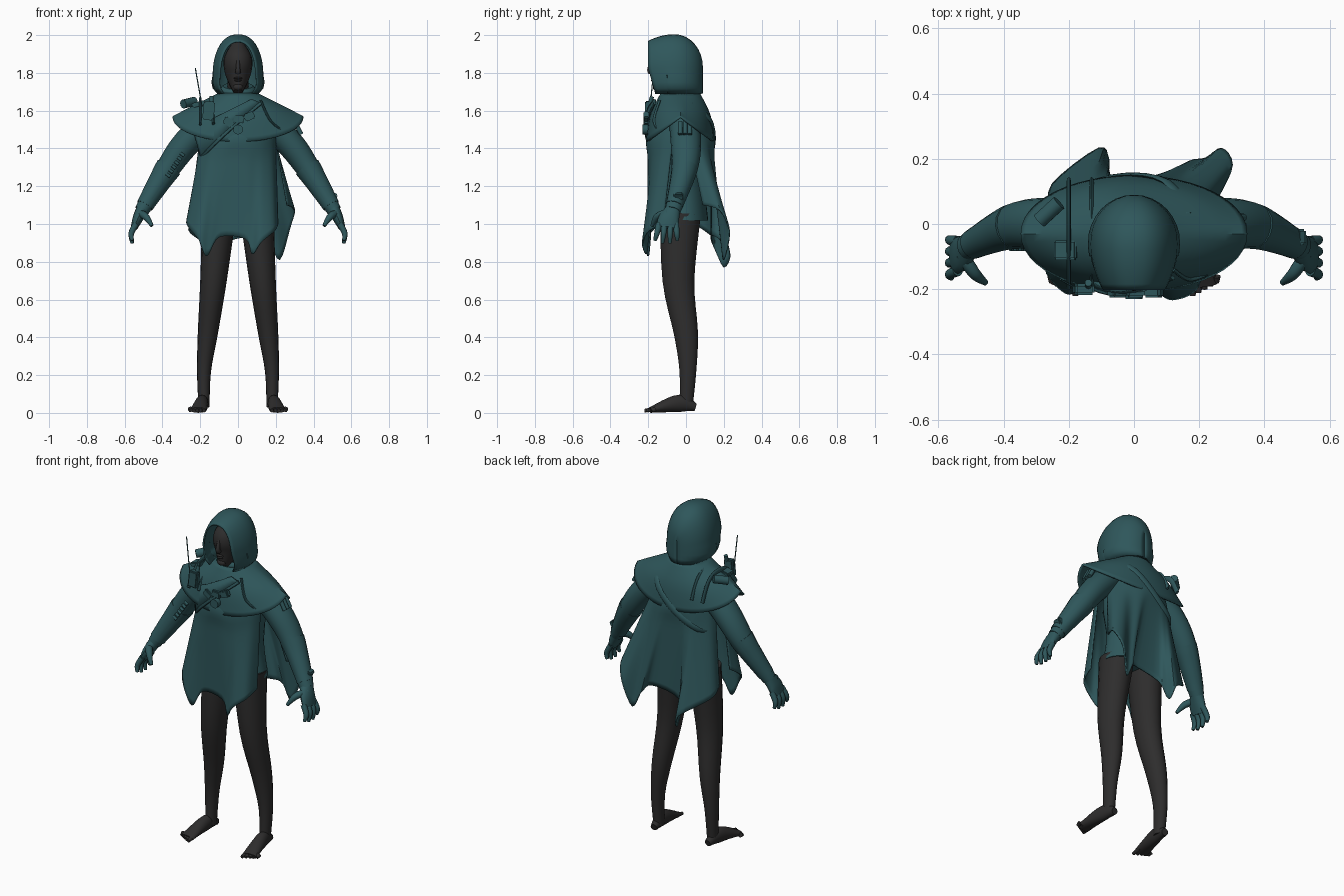
import bpy, bmesh, math
from mathutils import Vector

cube = bpy.data.objects.get("Cube")
if cube:
    bpy.data.objects.remove(cube)

ACROSS, ALONG, UP = Vector((1, 0, 0)), Vector((0, 1, 0)), Vector((0, 0, 1))
made = []


def material(name, *rgb):
    mat = bpy.data.materials.new(name)
    mat.use_nodes = True
    mat.diffuse_color = (*rgb, 1)
    shader = mat.node_tree.nodes["Principled BSDF"]
    shader.inputs["Base Color"].default_value = mat.diffuse_color
    return mat


cloth = material("teal_cloth", .028, .095, .105)
skin = material("charcoal_skin", .027, .026, .026)


def finish(name, bm, mat, thickness=0):
    bmesh.ops.recalc_face_normals(bm, faces=bm.faces)
    mesh = bpy.data.meshes.new(name)
    bm.to_mesh(mesh)
    bm.free()
    obj = bpy.data.objects.new(name, mesh)
    bpy.context.collection.objects.link(obj)
    mesh.materials.append(mat)
    if thickness:
        solid = obj.modifiers.new("thickness", "SOLIDIFY")
        solid.thickness, solid.offset = thickness, 0
    made.append(obj)
    return obj


def sample(points, count):
    """Spread count points evenly over a smooth curve through the given points."""
    last, result = len(points) - 1, []
    for step in range(count):
        place = step / (count - 1) * last
        start = min(int(place), last - 1)
        f = place - start
        a, b, c, d = (Vector(points[min(max(start + k, 0), last)]) for k in (-1, 0, 1, 2))
        bend = 2 * a - 5 * b + 4 * c - d
        twist = 3 * (b - c) + d - a
        result.append(b + (c - a + (bend + twist * f) * f) * f / 2)
    return result


def surface(name, rows, mat=cloth, closed=False, caps=False, thickness=0):
    """Bridge equal rows of points with quads."""
    bm = bmesh.new()
    grid = [[bm.verts.new(point) for point in row] for row in rows]
    width = len(grid[0])
    for upper, lower in zip(grid, grid[1:]):
        for i in range(width if closed else width - 1):
            j = (i + 1) % width
            bm.faces.new((upper[i], upper[j], lower[j], lower[i]))
    if caps:
        bm.faces.new(grid[0])
        bm.faces.new(grid[-1])
    return finish(name, bm, mat, thickness)


def tube(name, path, sizes, mat=cloth, side=1, depth=1, ref=ALONG, count=17, corners=16):
    """Oval tube; a size is a half width, or a half width with its half depth."""
    centres = [Vector((p.x * side, p.y, p.z)) for p in sample(path, count)]
    ovals = sample([s if isinstance(s, tuple) else (s, s * depth) for s in sizes], count)
    rows = []
    for i, (centre, oval) in enumerate(zip(centres, ovals)):
        tangent = centres[min(i + 1, count - 1)] - centres[max(i - 1, 0)]
        u = tangent.cross(ref).normalized()
        v = tangent.cross(u).normalized()
        angles = [math.tau * k / corners for k in range(corners)]
        rows.append([centre + u * oval.x * math.cos(a) + v * oval.y * math.sin(a) for a in angles])
    return surface(name, rows, mat, closed=True, caps=True)


def rod(name, start, end, radius, side=1):
    tube(name, [start, end], [radius, radius], side=side, ref=Vector((.3, .8, .5)), count=2, corners=12)


def strap(name, path, width, ref=ALONG):
    tube(name, path, [(width, .007)] * 2, ref=ref, corners=8)


def ball(name, location, size, mat):
    bm = bmesh.new()
    bmesh.ops.create_uvsphere(bm, u_segments=16, v_segments=10, radius=1)
    bmesh.ops.scale(bm, vec=size, verts=bm.verts)
    finish(name, bm, mat).location = location


def box(name, location, size, tilt=0):
    bm = bmesh.new()
    bmesh.ops.create_cube(bm, size=1)
    bmesh.ops.scale(bm, vec=size, verts=bm.verts)
    bmesh.ops.bevel(bm, geom=bm.edges, offset=min(size) / 5, segments=2, affect="EDGES")
    obj = finish(name, bm, cloth)
    obj.location, obj.rotation_euler.y = location, tilt


# Head and face
tube("head", [(0, -.14, 1.7), (0, -.1, 1.79), (0, -.09, 1.88), (0, -.08, 1.96)],
     [.025, .067, .074, .03], skin, depth=1.27)
tube("neck", [(0, -.05, 1.6), (0, -.07, 1.8)], [.06, .055], skin)
tube("nose", [(0, -.18, 1.87), (0, -.193, 1.82), (0, -.185, 1.8)], [.008, .012, .015], skin)
for name, height, width in (("upper_lip", 1.772, .024), ("lower_lip", 1.76, .02)):
    ball(name, (0, -.175, height), (width, .01, .006), skin)
ball("chin", (0, -.16, 1.725), (.026, .016, .018), skin)

# Limbs, built once for each side
arm_path = [(.14, -.01, 1.56), (.28, 0, 1.42), (.38, -.01, 1.28), (.51, -.07, 1.07)]
arm_line = sample(arm_path, 17)
for side, tag in ((1, "left"), (-1, "right")):
    tube(tag + "_leg", [(.1, -.03, 1.05), (.13, -.04, .7), (.16, 0, .42), (.18, .01, .22), (.18, 0, .03)],
         [.09, .07, .053, .037, .029], skin, side, depth=1.2)
    tube(tag + "_foot", [(.18, .05, .03), (.19, -.04, .05), (.21, -.19, .015)],
         [.02, (.034, .045), (.045, .015)], skin, side, ref=UP)
    for i in range(5):
        x, y = .18 + .018 * i, .01 * i - .22
        tube(f"{tag}_toe_{i}", [(x, -.16, .02), (x, y, .012)], [.014, .009], skin, side, ref=UP, count=5)
    tube(tag + "_sleeve", arm_path, [.075, .073, .062, .038], side=side, depth=1.1)
    for i in range(2, 9, 2):
        swell = .083 - .002 * i
        tube(f"{tag}_sleeve_crease_{i}", arm_line[i:i + 2], [swell - .01, swell, swell - .01],
             side=side, count=5)
    tube(tag + "_bracer", arm_line[10:16], [.07, .058, .046], side=side)
    tube(tag + "_palm", [(.5, -.06, 1.09), (.53, -.09, 1.03), (.55, -.1, .98)],
         [.035, (.028, .055), (.018, .055)], side=side)
    for i in range(4):
        knuckle, spread = -.143 + .03 * i, .04 * i - .165
        tip = .89 + .015 * abs(i - 1.5)
        tube(f"{tag}_finger_{i}", [(.54, knuckle, 1), (.565, (knuckle + spread) / 2, .95), (.56, spread, tip)],
             [.017, .015, .009], side=side, corners=10)
    tube(tag + "_thumb", [(.53, -.09, 1.06), (.49, -.15, 1.04), (.455, -.18, .99)],
         [.02, .019, .009], side=side, corners=10)

# Under tunic and rolled collar
tube("under_tunic", [(0, -.01, 1.6), (0, -.02, 1.4), (0, -.01, 1.2), (0, -.01, 1.02)],
     [.15, .18, .165, .19], depth=.67, corners=32)
for i in range(3):
    z, radius = 1.655 + .028 * i, .115 - .01 * i
    tube(f"collar_roll_{i}", [(0, -.03, z - .02), (0, -.04, z + .02)], [radius - .015, radius, radius - .015],
         count=9, corners=32)


def cloak_panel(name, hem, facing):
    """Panel falling from the shoulder line over the chest to a ragged hem."""
    columns, steps = [], 40
    for i, edge in enumerate(sample(hem, steps + 1)):
        across = 2 * i / steps - 1
        turn = math.radians(78 * across)
        chest = Vector((.2 * math.sin(turn), facing * .17 * math.cos(turn) - .03, 1.48))
        shoulder = Vector((.17 * across, facing * .06 - .02, 1.64 - .03 * across ** 2))
        ribs, waist = chest.lerp(edge, .25), chest.lerp(edge, .6)
        columns.append(sample([shoulder, chest, ribs, waist, edge], 21))
    surface(name, list(zip(*columns)), thickness=.008)


cloak_panel("front_cloak", [(-.25, -.06, 1.06), (-.27, -.14, 1), (-.21, -.21, .92), (-.165, -.2, .83),
                            (-.1, -.19, .93), (.04, -.2, .92), (.075, -.21, .84), (.12, -.23, .9),
                            (.19, -.2, .96), (.21, -.12, 1)], -1)
cloak_panel("back_cloak", [(-.25, .04, 1), (-.25, .12, .95), (-.11, .23, .85), (-.08, .2, .77),
                           (-.06, .14, .9), (.13, .14, .94), (.17, .19, .9), (.22, .2, .81),
                           (.27, .23, .96), (.3, .18, 1.07), (.26, .09, 1.1)], 1)

# Shoulder mantle: oval rings that dip at the front and back
rings = []
for wide, deep, height, dip in sample([(.1, .1, 1.69, 0), (.25, .155, 1.615, .04), (.345, .175, 1.565, .13)], 9):
    turns = [math.tau * i / 48 for i in range(48)]
    rings.append([(wide * math.cos(a), deep * math.sin(a) - .03, height - dip * abs(math.sin(a))) for a in turns])
surface("shoulder_mantle", rings, closed=True, thickness=.01)


def hood_arch(y, wide, top):
    """Arch over the head with sides that tuck in at the neck."""
    turns = [math.pi / 2 * i / 9 for i in range(10)]
    half = [(wide * math.sin(a) ** .85, 1.79 + (top - 1.79) * math.cos(a)) for a in turns]
    half += [(wide * 1.05, 1.75), (wide, 1.72), (wide * .8, 1.69)]
    lean = .28 if y < -.1 else 0
    mirrored = [(-x, z) for x, z in half[:0:-1]]
    return [(x, y + max(0, 1.83 - z) * lean, z) for x, z in mirrored + half]


# Hood: straight towards the face opening, rounded towards the back
fractions = [i / 8 for i in range(9)]
arches = [hood_arch(-.06 - .14 * t, .13 - .035 * t * t, 2 - .035 * t * t) for t in reversed(fractions)]
for t in fractions[1:]:
    a = t * math.pi / 2
    arches.append(hood_arch(.145 * math.sin(a) - .06, .13 * math.cos(a) + .001, 1.83 + .17 * math.cos(a)))
surface("hood", arches, thickness=.009)

# Chest scarf, straps and seams
upper_edge = sample([(.12, -.165, 1.64), (0, -.21, 1.54), (-.12, -.2, 1.43), (-.195, -.12, 1.35)], 17)
lower_edge = sample([(.07, -.165, 1.66), (-.07, -.2, 1.59), (-.235, -.09, 1.5)], 17)
surface("chest_scarf", [upper_edge, lower_edge], thickness=.012)
strap("scarf_edge", upper_edge, .01)
strap("back_strap", [(.17, .03, 1.635), (.1, .13, 1.55), (-.03, .15, 1.43), (-.16, .11, 1.34), (-.2, .02, 1.3)], .02)
for i, x in enumerate((-.13, -.2)):
    strap(f"shoulder_strap_{i}", [(x, -.19, 1.53), (x, -.11, 1.63), (x, -.02, 1.66), (x, .07, 1.63), (x, .13, 1.52)],
          .016, ref=ACROSS)
strap("mantle_seam", [(.12, -.14, 1.655), (.17, -.17, 1.55), (.24, -.145, 1.49)], .006)

# Radio, pouches and shoulder gear
box("radio", (-.155, -.2, 1.6), (.06, .035, .1), tilt=.1)
rod("antenna", (-.19, -.19, 1.62), (-.226, -.17, 1.825), .003)
rod("radio_knob", (-.14, -.19, 1.64), (-.14, -.18, 1.675), .011)
for i in range(3):
    box(f"chest_pouch_{i}", (.055 * i - .05, -.21, 1.54 + .015 * i), (.055, .03, .04), tilt=.6 - .5 * i)
rod("chest_buckle", (0, -.2, 1.5), (0, -.23, 1.5), .026)
rod("shoulder_lamp", (-.29, .01, 1.635), (-.23, .065, 1.65), .024)
box("shoulder_pad", (-.21, -.08, 1.635), (.07, .06, .025), tilt=-.25)
for i in range(3):
    y = .025 * i - .03
    rod(f"arm_cartridge_{i}", (.3, y, 1.54), (.335, y, 1.475), .012)
for i in range(6):
    x, z = .285 + .015 * i, 1.36 - .022 * i
    rod(f"sleeve_shell_{i}", (x, -.075, z), (x + .02, -.075, z + .015), .008, side=-1)
box("wrist_device", (.505, -.04, 1.14), (.03, .05, .05), tilt=.5)

# Smooth shading with kept creases
bpy.ops.object.select_all(action="DESELECT")
for obj in made:
    obj.select_set(True)
bpy.context.view_layer.objects.active = made[0]
bpy.ops.object.shade_smooth_by_angle(angle=math.radians(40))
